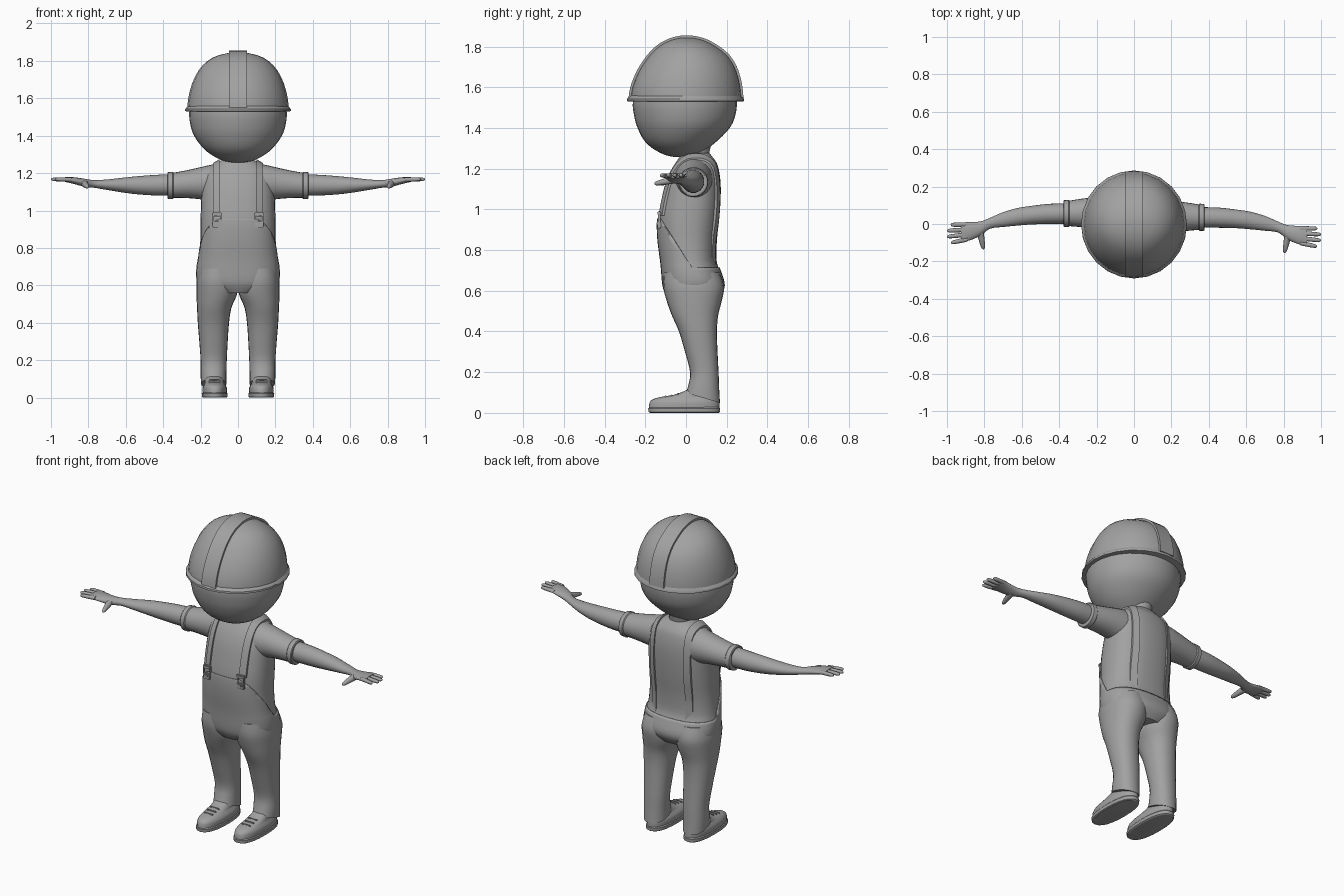
import bpy, bmesh, math
from mathutils import Vector
from mathutils.bvhtree import BVHTree

if "Cube" in bpy.data.objects:
    bpy.data.objects.remove(bpy.data.objects["Cube"])

GREY = (0.36, 0.36, 0.36, 1)
clay = bpy.data.materials.new("plain_grey")
clay.use_nodes = True
clay.diffuse_color = GREY
clay.node_tree.nodes["Principled BSDF"].inputs["Base Color"].default_value = GREY


def finish(name, bm, sharp=40):
    bmesh.ops.recalc_face_normals(bm, faces=bm.faces)
    mesh = bpy.data.meshes.new(name)
    bm.to_mesh(mesh)
    bm.free()
    mesh.materials.append(clay)
    mesh.shade_smooth()
    mesh.set_sharp_from_angle(angle=math.radians(sharp))
    obj = bpy.data.objects.new(name, mesh)
    bpy.context.collection.objects.link(obj)
    return obj


def skin(rings):
    """Join rings of points into a closed, capped surface."""
    bm = bmesh.new()
    loops = [[bm.verts.new(p) for p in ring] for ring in rings]
    for low, high in zip(loops, loops[1:]):
        for i in range(len(low)):
            bm.faces.new((low[i - 1], low[i], high[i], high[i - 1]))
    bm.faces.new(loops[0])
    bm.faces.new(loops[-1])
    return bm


def smooth_rows(rows, steps):
    """Catmull-Rom interpolation between section rows."""
    out = []
    for i in range(len(rows) - 1):
        near = [rows[max(0, min(len(rows) - 1, i + k))] for k in (-1, 0, 1, 2)]
        for s in range(steps):
            t = s / steps
            out.append([b + (c - a) * t / 2 + (a - 2.5 * b + 2 * c - d / 2) * t * t
                        + (1.5 * (b - c) + (d - a) / 2) * t ** 3
                        for a, b, c, d in zip(*near)])
    return out + [rows[-1]]


def loft(rows, axis="z", side=1, power=2.0, steps=3, count=24, shift=0.0):
    """Each row: position on the axis, then low and high limits on the other two."""
    rings = []
    for t, a0, a1, b0, b1 in smooth_rows(rows, steps):
        ring = []
        for k in range(count):
            u, v = (math.copysign(abs(f) ** (2 / power), f) for f in
                    (math.cos(math.tau * k / count), math.sin(math.tau * k / count)))
            a = (a0 + a1) / 2 + (a1 - a0) / 2 * u
            b = (b0 + b1) / 2 + (b1 - b0) / 2 * v
            x, y, z = {"x": (t, a, b), "y": (a, t, b), "z": (a, b, t)}[axis]
            ring.append((x * side, y + shift, z))
        rings.append(ring)
    return skin(rings)


def symmetric(rows, grow=0.0):
    return [(z, -rx - grow, rx + grow, y0 - grow, y1 + grow) for z, rx, y0, y1 in rows]


def box(name, center, size, bevel=0.004):
    bm = bmesh.new()
    bmesh.ops.create_cube(bm, size=1)
    bmesh.ops.scale(bm, vec=size, verts=bm.verts)
    bmesh.ops.translate(bm, vec=center, verts=bm.verts)
    bmesh.ops.bevel(bm, geom=bm.edges[:], offset=bevel, segments=2, affect="EDGES")
    return finish(name, bm)


def band(name, tree, xs, center, angles, lift, count=40):
    """Flat band laid over a surface in a plane of constant x."""
    rings = []
    for i in range(count + 1):
        a = math.radians(angles[0] + (angles[1] - angles[0]) * i / count)
        out = Vector((0, math.cos(a), math.sin(a)))
        hits = [tree.ray_cast(Vector((x, *center)) + out, -out)[0] for x in xs]
        if None not in hits:
            p, q = hits
            rings.append((p + out * lift, q + out * lift, q - out * 0.01, p - out * 0.01))
    return finish(name, skin(rings), 30)


# Torso and shirt: height, half width, front, back
TORSO = [(.56, .10, -.08, .15), (.60, .195, -.103, .178), (.64, .217, -.112, .184),
         (.70, .216, -.117, .165), (.75, .208, -.122, .15), (.85, .201, -.135, .152),
         (.95, .2, -.137, .163), (1.05, .197, -.12, .17), (1.13, .192, -.1, .17),
         (1.19, .18, -.075, .162), (1.23, .15, -.05, .15), (1.26, .105, -.03, .128),
         (1.278, .072, -.022, .114)]
bm = loft(symmetric(TORSO), power=2.4, count=32)
body_tree = BVHTree.FromBMesh(bm)
finish("shirt_torso", bm)

# Overalls: a thin shell trimmed to a low back, sloping sides and a straight bib top
WAIST, BIB_TOP = .715, .955
slope_at, slope = Vector((0, .03, WAIST)), Vector((0, .24, .16))
bm = loft(symmetric(TORSO, 0.006), power=2.4, count=32)
for point, normal in (((0, 0, WAIST), (0, 0, 1)), ((0, 0, BIB_TOP), (0, 0, 1)), (slope_at, slope)):
    bmesh.ops.bisect_plane(bm, geom=bm.verts[:] + bm.edges[:] + bm.faces[:],
                           plane_co=point, plane_no=normal)


def uncovered(face):
    c = face.calc_center_median()
    return c.z > WAIST and (c.z > BIB_TOP or (c - slope_at).dot(slope) > 0)


bmesh.ops.delete(bm, geom=[f for f in bm.faces if uncovered(f)], context="FACES")
overalls = finish("overalls_body", bm)
shell = overalls.modifiers.new("thickness", "SOLIDIFY")
shell.thickness = 0.008
shell.offset = -1

# Neck and head
finish("neck", loft([(1.2, -.075, .075, -.03, .125), (1.26, -.062, .062, -.02, .112),
                     (1.34, -.07, .07, -.02, .13)]))
HEAD = [(1.257, .03, -.055, .02), (1.268, .085, -.105, .06), (1.30, .145, -.165, .108),
        (1.34, .192, -.207, .158), (1.40, .235, -.238, .215), (1.46, .255, -.255, .242),
        (1.54, .26, -.26, .25), (1.65, .23, -.22, .23), (1.76, .12, -.1, .12)]
finish("head", loft(symmetric(HEAD), count=32), 60)

# Hard hat: dome, rim and raised centre ridge
DOME = [(1.535, .272, -.278, .277), (1.60, .266, -.268, .272), (1.68, .245, -.235, .252),
        (1.75, .21, -.188, .212), (1.80, .163, -.138, .15), (1.83, .105, -.085, .095),
        (1.846, .03, -.03, .035)]
bm = loft(symmetric(DOME), steps=2)
dome_tree = BVHTree.FromBMesh(bm)
finish("helmet_dome", bm, 60)
RIM = [(1.53, .275, -.283, .279), (1.532, .283, -.291, .286), (1.543, .282, -.29, .285),
       (1.56, .268, -.274, .274)]
finish("helmet_rim", loft(symmetric(RIM), steps=1), 30)
band("helmet_ridge", dome_tree, (-.047, .047), (0, 1.55), (0, 180), .012)

# Limbs, shoes and strap hardware, once per side
LEG = [(.075, .062, .198, .0, .167), (.13, .062, .2, .012, .163), (.2, .06, .2, .02, .16),
       (.3, .055, .207, -.005, .155), (.4, .048, .215, -.035, .152),
       (.48, .035, .219, -.07, .158), (.55, .006, .222, -.095, .176),
       (.62, .0, .222, -.112, .187), (.69, .0, .21, -.11, .165)]
SLEEVE = [(.07, -.05, .14, 1.05, 1.255), (.14, -.045, .14, 1.05, 1.245),
          (.2, -.035, .135, 1.06, 1.232), (.28, -.027, .125, 1.067, 1.214),
          (.36, -.02, .112, 1.068, 1.2)]
CUFF = [(.345, -.022, .114, 1.066, 1.203), (.35, -.027, .119, 1.061, 1.207),
        (.374, -.026, .117, 1.062, 1.205), (.378, -.021, .111, 1.068, 1.2)]
ARM = [(.35, -.01, .1, 1.08, 1.195), (.45, -.01, .098, 1.081, 1.19),
       (.54, -.012, .088, 1.087, 1.183), (.62, -.018, .076, 1.097, 1.175),
       (.7, -.026, .053, 1.11, 1.166), (.77, -.035, .023, 1.122, 1.163),
       (.82, -.072, .004, 1.127, 1.17), (.88, -.098, .0, 1.143, 1.178),
       (.925, -.104, -.001, 1.153, 1.178)]
SOLE = [(0, .062, .188, -.175, .16), (.004, .056, .193, -.184, .166),
        (.022, .055, .194, -.186, .167), (.028, .06, .189, -.18, .163)]
UPPER = [(.02, .059, .19, -.183, .164), (.05, .059, .19, -.179, .164),
         (.066, .066, .184, -.165, .163), (.078, .074, .178, -.125, .161),
         (.09, .076, .178, -.055, .16), (.115, .082, .178, .01, .15)]

for side, label in ((1, "left_"), (-1, "right_")):
    # Trouser leg with a hem that drops toward the heel
    bm = loft(LEG, side=side, power=2.2)
    for v in bm.verts:
        v.co.z -= (v.co.y - .08) * .3 * max(0, 1 - (v.co.z - .075) / .1)
    finish(label + "trouser_leg", bm)

    # Shoe with laces
    finish(label + "shoe_sole", loft(SOLE, side=side, power=2.4, steps=1), 30)
    finish(label + "shoe_upper", loft(UPPER, side=side, power=2.3), 50)
    for i in range(3):
        box(label + "shoe_lace", (side * .126, -.1 + i * .03, .079 + i * .006),
            (.06, .01, .012), .003)

    # Sleeve, cuff, arm and hand
    drift = -.01 * side
    finish(label + "sleeve", loft(SLEEVE, "x", side, shift=drift))
    finish(label + "sleeve_cuff", loft(CUFF, "x", side, steps=1, shift=drift), 30)
    finish(label + "arm_and_palm", loft(ARM, "x", side, shift=drift), 60)
    for i, tip in enumerate((.98, 1.0, 1.0, .978)):
        rows = []
        for t, r in ((0, .012), (.5, .012), (.85, .0105), (.96, .007), (1, .002)):
            y, z = -.014 - i * (.026 + .006 * t), 1.165 + .002 * t
            rows.append((.89 + (tip - .89) * t, y - r, y + r, z - r * .9, z + r * .9))
        finish(label + "finger", loft(rows, "x", side, steps=2, count=12, shift=drift), 60)
    rows = []
    for t, r in ((0, .02), (.4, .017), (.8, .0125), (.95, .008), (1, .002)):
        x, z = .825 - .02 * t, 1.148 - .022 * t
        rows.append((-.04 - .105 * t, x - r, x + r, z - r, z + r))
    finish(label + "thumb", loft(rows, "y", side, steps=2, count=12, shift=drift), 60)

    # Shoulder strap and its buckle
    band(label + "strap", body_tree, (side * .098, side * .134), (.03, 1.0), (192, -67), .012)
    x = side * .112
    y = body_tree.ray_cast(Vector((x, -1, .94)), Vector((0, 1, 0)))[0].y - .012
    box(label + "buckle_slider", (x, y, .98), (.052, .018, .02))
    box(label + "buckle_plate", (x, y, .925), (.046, .018, .036))
    for edge in (-.021, .021):
        box(label + "buckle_wire", (x + edge, y, .956), (.007, .012, .05), .002)
    box(label + "bib_button", (x, y - .008, .93), (.024, .012, .018))
